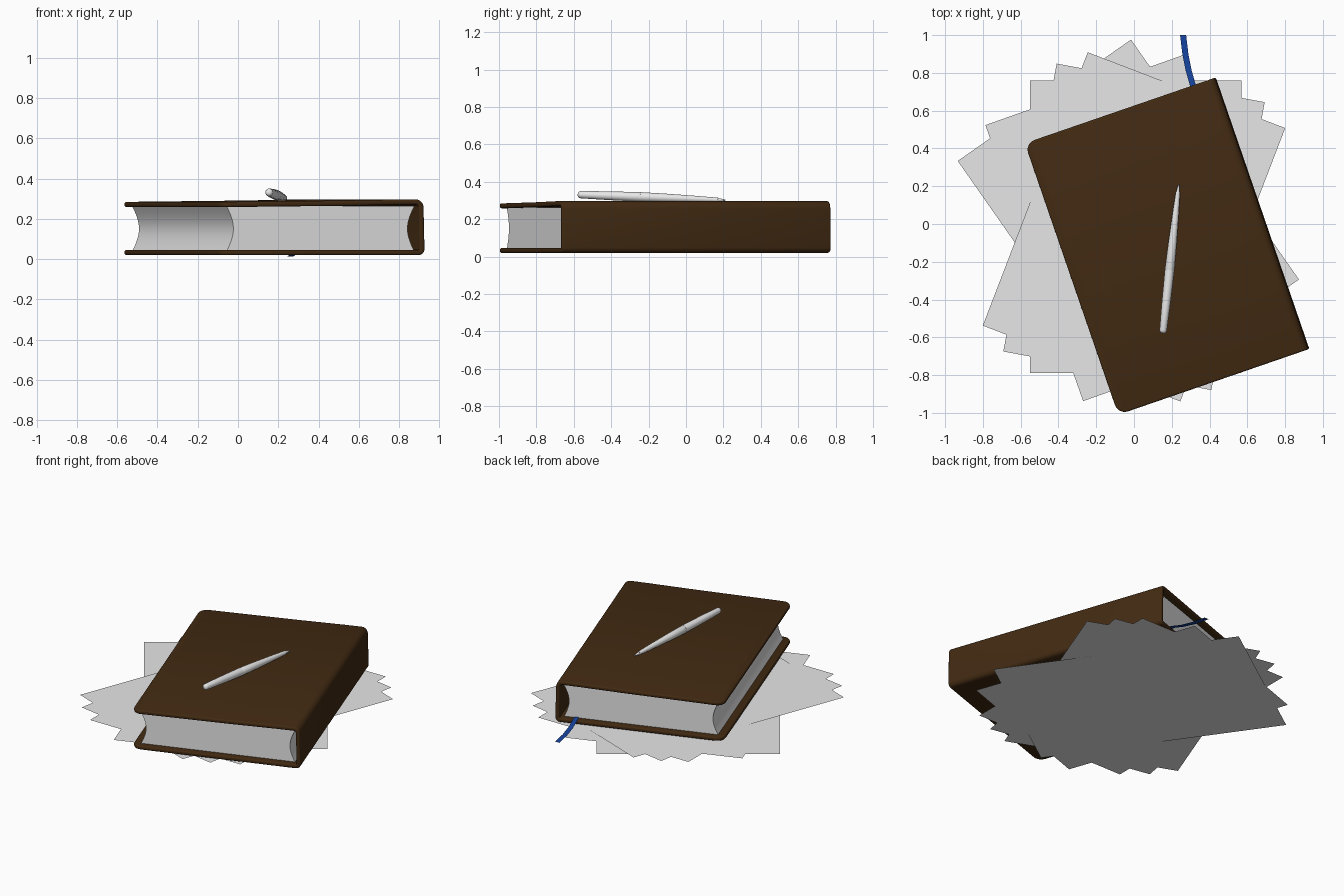
import bpy, bmesh, math
from mathutils import Matrix, Vector

cube = bpy.data.objects.get("Cube")
if cube:
    bpy.data.objects.remove(cube, do_unlink=True)


def material(name, rgb):
    m = bpy.data.materials.new(name)
    m.use_nodes = True
    m.diffuse_color = (*rgb, 1)
    m.node_tree.nodes["Principled BSDF"].inputs["Base Color"].default_value = (*rgb, 1)
    return m


leather = material("brown leather", (0.054, 0.023, 0.006))
paper = material("white paper", (0.8, 0.8, 0.8))
silver = material("silver", (0.8, 0.8, 0.8))
blue = material("blue ribbon", (0.008, 0.055, 0.33))

BOOK = Matrix.Translation((0.175, -0.117, 0)) @ Matrix.Rotation(math.radians(19), 4, "Z")


def finish(bm, name, mat, matrix=Matrix(), smooth=None):
    bmesh.ops.recalc_face_normals(bm, faces=bm.faces)
    mesh = bpy.data.meshes.new(name)
    bm.to_mesh(mesh)
    bm.free()
    mesh.materials.append(mat)
    ob = bpy.data.objects.new(name, mesh)
    bpy.context.collection.objects.link(ob)
    ob.matrix_world = matrix
    if smooth:
        bpy.ops.object.select_all(action="DESELECT")
        ob.select_set(True)
        bpy.context.view_layer.objects.active = ob
        bpy.ops.object.shade_smooth_by_angle(angle=math.radians(smooth))
    return ob


def arc(cx, cz, r, start, end, steps):
    angles = [math.radians(start + (end - start) * i / steps) for i in range(steps + 1)]
    return [(cx + r * math.cos(a), cz + r * math.sin(a)) for a in angles]


# Cover: one wrapped strip, rounded at the free corners
W, H = 0.535, 0.76
profile = [(-W, 0.02)] + arc(W - 0.03, 0.05, 0.03, -90, 0, 5)
profile += arc(W - 0.045, 0.257, 0.04, 0, 90, 5) + [(0.38, 0.296), (0.1, 0.291), (-W, 0.284)]
bm = bmesh.new()
rows = [[bm.verts.new((x, y, z)) for x, z in profile] for y in (-H, H)]
for i in range(len(profile) - 1):
    bm.faces.new((rows[0][i], rows[0][i + 1], rows[1][i + 1], rows[1][i]))
corners = [row[i] for row in rows for i in (0, -1)]
bmesh.ops.bevel(bm, geom=corners, offset=0.055, segments=6, profile=0.5, affect="VERTICES")
cover = finish(bm, "book_cover", leather, BOOK, 40)
solid = cover.modifiers.new("Thickness", "SOLIDIFY")
solid.thickness = 0.026
solid.offset = -1
bevel = cover.modifiers.new("Soft edges", "BEVEL")
bevel.width = 0.009
bevel.segments = 3
bevel.limit_method = "ANGLE"
bevel.angle_limit = math.radians(50)

# Page block: hollow fore edge and hollow back
P, LOW, TOP, DEPTH = 0.493, 0.038, 0.264, 0.036
side = []
for i in range(13):
    t = i / 12
    side.append((P - DEPTH * math.sin(math.pi * t), LOW + (TOP - LOW) * t))
outline = side + [(-x, z) for x, z in reversed(side)]
bm = bmesh.new()
face = bm.faces.new([bm.verts.new((x, -H + 0.04, z)) for x, z in outline])
ext = bmesh.ops.extrude_face_region(bm, geom=[face])
bmesh.ops.translate(bm, verts=[v for v in ext["geom"] if isinstance(v, bmesh.types.BMVert)],
                    vec=(0, 2 * H - 0.08, 0))
finish(bm, "page_block", paper, BOOK, 40)

# Loose sheets fanned out under the book
for i, (angle, cx, cy) in enumerate([(35, -0.03, 0.02), (19.5, 0, -0.02), (0, 0.01, -0.015),
                                     (-10.5, 0, -0.015), (-21, 0, -0.015)]):
    bm = bmesh.new()
    bmesh.ops.create_grid(bm, x_segments=1, y_segments=1, size=0.5)
    bmesh.ops.scale(bm, verts=bm.verts, vec=(1.12, 1.55, 1))
    finish(bm, f"loose_sheet_{i + 1}", paper,
           Matrix.Translation((cx, cy, 0.003 * i)) @ Matrix.Rotation(math.radians(angle), 4, "Z"))

# Ribbon bookmark drooping out of the page block
path = [(0.345, 0.64, 0.05), (0.31, 0.74, 0.05), (0.29, 0.81, 0.035),
        (0.272, 0.9, 0.022), (0.26, 1.0, 0.014)]
bm = bmesh.new()
pairs = [[bm.verts.new((x + s * 0.016, y, z)) for s in (-1, 1)] for x, y, z in path]
for a, b in zip(pairs, pairs[1:]):
    bm.faces.new((a[0], a[1], b[1], b[0]))
finish(bm, "ribbon", blue, smooth=60)


# Pen: turned shapes along one axis, from the rounded end to the writing tip
END, TIP = Vector((0.153, -0.578, 0.332)), Vector((0.237, 0.21, 0.302))
LENGTH = (TIP - END).length
PEN = Matrix.Translation(END) @ (TIP - END).to_track_quat("Z", "Y").to_matrix().to_4x4()


def turned(name, stations, sides=20):
    bm = bmesh.new()
    rings = [[bm.verts.new((r * math.cos(math.tau * k / sides), r * math.sin(math.tau * k / sides),
                            t * LENGTH)) for k in range(sides)] for t, r in stations]
    for a, b in zip(rings, rings[1:]):
        for k in range(sides):
            n = (k + 1) % sides
            bm.faces.new((a[k], a[n], b[n], b[k]))
    bm.faces.new(rings[0])
    bm.faces.new(rings[-1])
    finish(bm, name, silver, PEN, 40)


turned("pen_cap", [(0, 0.009), (0.006, 0.016), (0.02, 0.0195), (0.2, 0.023), (0.425, 0.0255)])
turned("pen_barrel", [(0.425, 0.024), (0.43, 0.0255), (0.6, 0.0225), (0.8, 0.017), (0.95, 0.0115)])
turned("pen_tip", [(0.95, 0.009), (0.98, 0.006), (1, 0.003)])
